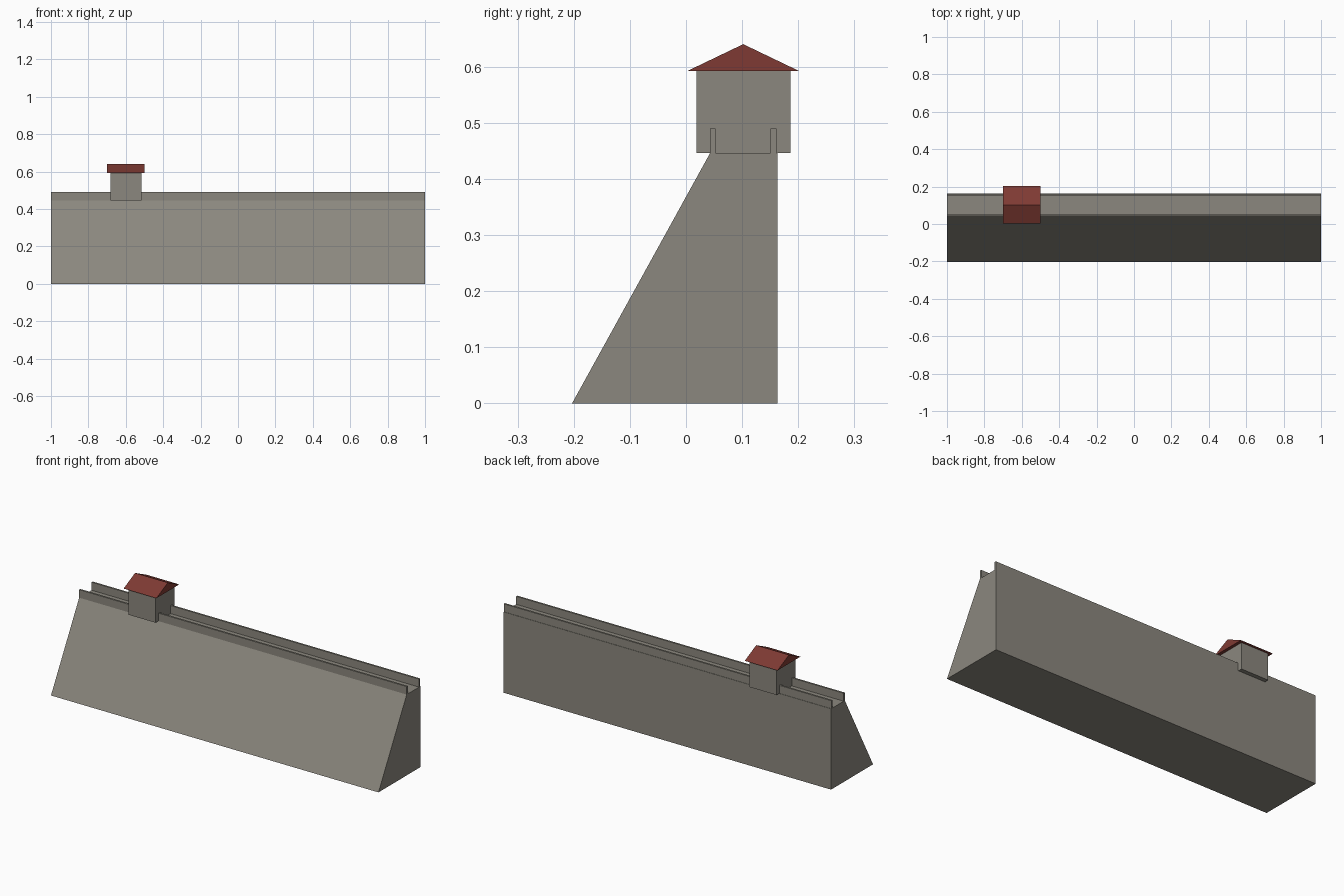
import bpy

# Remove the default cube
cube = bpy.data.objects.get("Cube")
if cube:
    bpy.data.objects.remove(cube, do_unlink=True)


def make_material(name, color):
    mat = bpy.data.materials.new(name)
    mat.use_nodes = True
    mat.diffuse_color = color
    mat.node_tree.nodes["Principled BSDF"].inputs["Base Color"].default_value = color
    return mat


concrete = make_material("concrete grey", (0.26, 0.245, 0.21, 1))
roof_red = make_material("roof red", (0.21, 0.042, 0.033, 1))


def extrude_profile(name, profile, x0, x1, mat):
    """Extrude a counter-clockwise (y, z) profile along x, with closed ends."""
    n = len(profile)
    verts = [(x, y, z) for x in (x0, x1) for y, z in profile]
    faces = [tuple(reversed(range(n))), tuple(range(n, 2 * n))]
    faces += [(i, (i + 1) % n, (i + 1) % n + n, i + n) for i in range(n)]
    mesh = bpy.data.meshes.new(name)
    mesh.from_pydata(verts, [], faces)
    mesh.materials.append(mat)
    obj = bpy.data.objects.new(name, mesh)
    bpy.context.collection.objects.link(obj)
    return obj


def rectangle(y0, y1, z0, z1):
    return [(y0, z0), (y1, z0), (y1, z1), (y0, z1)]


crest = 0.446
eave = 0.592

# Dam wall with sloping front face
extrude_profile("dam_wall", [(-0.203, 0), (0.163, 0), (0.163, crest), (0.043, crest)],
                -1, 1, concrete)

# Parapets along both edges of the crest road
for name, y in (("front_parapet", 0.043), ("back_parapet", 0.151)):
    extrude_profile(name, rectangle(y, y + 0.01, crest, 0.49), -1, 1, concrete)

# Gatehouse tower and its gabled roof
extrude_profile("gatehouse", rectangle(0.019, 0.186, crest, eave), -0.683, -0.517, concrete)
extrude_profile("gatehouse_roof", [(0.002, eave), (0.202, eave), (0.102, 0.64)],
                -0.7, -0.5, roof_red)
